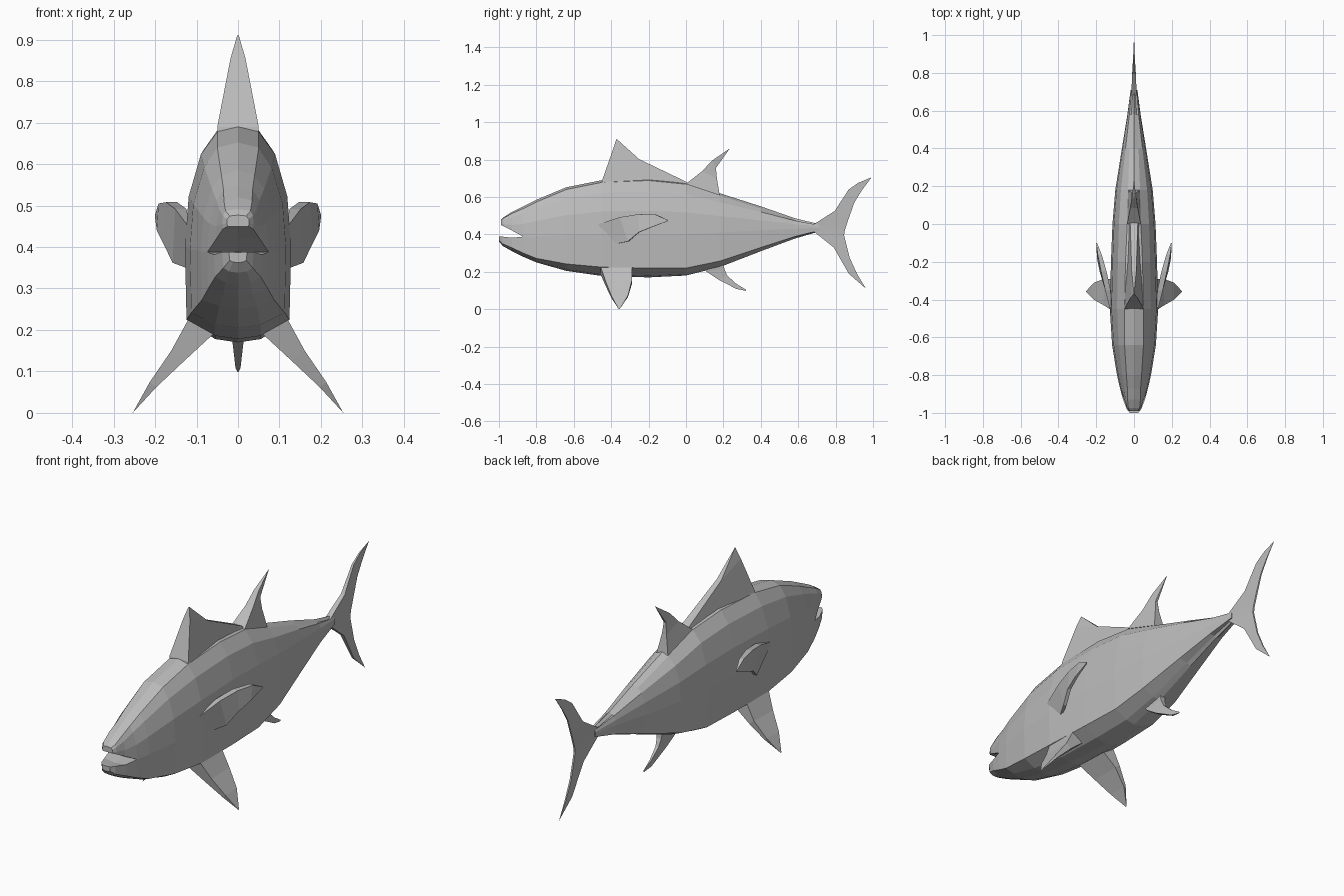
import bpy, bmesh
from mathutils import Vector

grey = bpy.data.materials.new("fish grey")
grey.diffuse_color = (0.5, 0.5, 0.5, 1)


def finish(name, bm):
    bmesh.ops.remove_doubles(bm, verts=bm.verts, dist=1e-5)
    bmesh.ops.recalc_face_normals(bm, faces=bm.faces)
    mesh = bpy.data.meshes.new(name)
    bm.to_mesh(mesh)
    bm.free()
    mesh.materials.append(grey)
    obj = bpy.data.objects.new(name, mesh)
    bpy.context.collection.objects.link(obj)
    return obj


def loft(name, rings):
    """Skin closed rings of points and cap both ends."""
    bm = bmesh.new()
    loops = [[bm.verts.new(p) for p in ring] for ring in rings]
    n = len(loops[0])
    for a, b in zip(loops, loops[1:]):
        for i in range(n):
            j = (i + 1) % n
            bm.faces.new((a[i], a[j], b[j], b[i]))
    bm.faces.new(loops[0])
    bm.faces.new(loops[-1])
    return finish(name, bm)


def closed(half, y):
    """Mirror a half section, listed from low to high, into a full ring."""
    right = [Vector((x, y, z)) for x, z in half]
    left = [Vector((-x, y, z)) for x, z in reversed(half) if x > 0]
    return right + left


def section(zb, zl, zm, zt, w, wt, wb):
    h = zt - zm
    return [(0, zb), (wb, zb + 0.008), (w * 0.97, zl), (w, zm),
            (w * 0.93, zm + 0.42 * h), (w * 0.7, zm + 0.77 * h),
            (wt, zt - 0.012), (0, zt)]


def fin(name, stations, normal, sides=(1,)):
    """Blade from (leading point, trailing point, lead and trail half thickness)."""
    for s in sides:
        rings = []
        n = Vector(normal).normalized()
        for lead, trail, tl, tt in stations:
            a, b = Vector(lead), Vector(trail)
            ring = [a + n * tl, b + n * tt, b - n * tt, a - n * tl]
            rings.append([Vector((p.x * s, p.y, p.z)) for p in ring])
        suffix = "" if len(sides) == 1 else ("_right" if s > 0 else "_left")
        loft(name + suffix, rings)


# Body: y, then bottom, lower corner, middle, top, half width, back and belly widths
body = [
    (-0.87, 0.28, 0.30, 0.388, 0.55, 0.074, 0.035, 0.035),
    (-0.80, 0.25, 0.272, 0.39, 0.585, 0.090, 0.040, 0.045),
    (-0.64, 0.205, 0.242, 0.395, 0.652, 0.116, 0.05, 0.055),
    (-0.45, 0.178, 0.225, 0.40, 0.69, 0.128, 0.05, 0.055),
    (-0.20, 0.17, 0.22, 0.40, 0.70, 0.122, 0.045, 0.055),
    (0.0, 0.18, 0.22, 0.40, 0.68, 0.114, 0.036, 0.045),
    (0.18, 0.225, 0.257, 0.41, 0.62, 0.099, 0.032, 0.035),
    (0.40, 0.31, 0.33, 0.42, 0.55, 0.064, 0.024, 0.022),
    (0.58, 0.377, 0.388, 0.43, 0.487, 0.035, 0.014, 0.012),
    (0.71, 0.415, 0.42, 0.435, 0.455, 0.018, 0.006, 0.006),
]
halves = [(r[0], section(*r[1:])) for r in body]
loft("body", [closed(h, y) for y, h in halves])

# Jaws continue the upper and lower parts of the first body section
first = halves[0][1]
loft("upper_jaw", [
    closed([(0, 0.388)] + first[3:], -0.87),
    closed([(0, 0.425), (0.052, 0.42), (0.052, 0.45), (0.045, 0.49),
            (0.034, 0.512), (0, 0.52)], -0.93),
    closed([(0, 0.445), (0.037, 0.443), (0.038, 0.455), (0.036, 0.475),
            (0.03, 0.487), (0, 0.492)], -0.975),
    closed([(0, 0.45), (0.025, 0.45), (0.027, 0.457), (0.026, 0.467),
            (0.02, 0.475), (0, 0.477)], -0.99),
])
loft("lower_jaw", [
    closed(first[:4] + [(0, 0.384)], -0.87),
    closed([(0, 0.31), (0.03, 0.315), (0.055, 0.328), (0.058, 0.382),
            (0, 0.376)], -0.93),
    closed([(0, 0.338), (0.022, 0.341), (0.035, 0.35), (0.038, 0.388),
            (0, 0.384)], -0.98),
    closed([(0, 0.362), (0.012, 0.364), (0.02, 0.368), (0.022, 0.388),
            (0, 0.387)], -1.0),
])

# Fins on the centre line
fin("front_dorsal_fin", [
    ((0, -0.45, 0.67), (0, 0.02, 0.66), 0.05, 0.03),
    ((0, -0.448, 0.69), (0, 0.0, 0.682), 0.05, 0.02),
    ((0, -0.39, 0.855), (0, -0.25, 0.802), 0.018, 0.012),
    ((0, -0.372, 0.91), (0, -0.365, 0.905), 0.002, 0.001)], (1, 0, 0))
fin("rear_dorsal_fin", [
    ((0, 0.0, 0.67), (0, 0.18, 0.61), 0.036, 0.03),
    ((0, 0.085, 0.737), (0, 0.165, 0.70), 0.02, 0.012),
    ((0, 0.14, 0.795), (0, 0.16, 0.755), 0.012, 0.006),
    ((0, 0.235, 0.86), (0, 0.235, 0.86), 0, 0)], (1, 0, 0))
fin("anal_fin", [
    ((0, 0.09, 0.23), (0, 0.20, 0.26), 0.022, 0.018),
    ((0, 0.11, 0.20), (0, 0.205, 0.215), 0.017, 0.012),
    ((0, 0.17, 0.16), (0, 0.22, 0.18), 0.012, 0.008),
    ((0, 0.27, 0.108), (0, 0.27, 0.135), 0.006, 0.004),
    ((0, 0.32, 0.098), (0, 0.32, 0.105), 0.001, 0.001)], (1, 0, 0))
fin("tail_fin", [
    ((0, 0.962, 0.11), (0, 0.962, 0.11), 0, 0),
    ((0, 0.87, 0.19), (0, 0.915, 0.188), 0.005, 0.003),
    ((0, 0.79, 0.33), (0, 0.875, 0.275), 0.010, 0.004),
    ((0, 0.68, 0.418), (0, 0.845, 0.395), 0.014, 0.004),
    ((0, 0.68, 0.452), (0, 0.85, 0.425), 0.014, 0.004),
    ((0, 0.795, 0.525), (0, 0.868, 0.48), 0.010, 0.004),
    ((0, 0.87, 0.64), (0, 0.90, 0.57), 0.005, 0.003),
    ((0, 0.92, 0.675), (0, 0.94, 0.635), 0.003, 0.002),
    ((0, 0.992, 0.705), (0, 0.992, 0.705), 0, 0)], (1, 0, 0))

# Paired fins
fin("pelvic_fin", [
    ((0.085, -0.46, 0.215), (0.085, -0.29, 0.215), 0.036, 0.036),
    ((0.145, -0.43, 0.138), (0.145, -0.29, 0.142), 0.02, 0.016),
    ((0.205, -0.40, 0.068), (0.205, -0.31, 0.07), 0.01, 0.007),
    ((0.254, -0.36, 0.0), (0.254, -0.355, 0.0), 0, 0)],
    (0.78, 0, 0.61), sides=(1, -1))
fin("pectoral_fin", [
    ((0.118, -0.48, 0.45), (0.122, -0.37, 0.35), 0.002, 0.004),
    ((0.138, -0.35, 0.492), (0.15, -0.31, 0.362), 0.014, 0.008),
    ((0.160, -0.25, 0.508), (0.174, -0.25, 0.412), 0.014, 0.008),
    ((0.182, -0.16, 0.505), (0.19, -0.18, 0.44), 0.010, 0.006),
    ((0.198, -0.10, 0.478), (0.198, -0.10, 0.470), 0.002, 0.002)],
    (1, -0.25, 0), sides=(1, -1))
